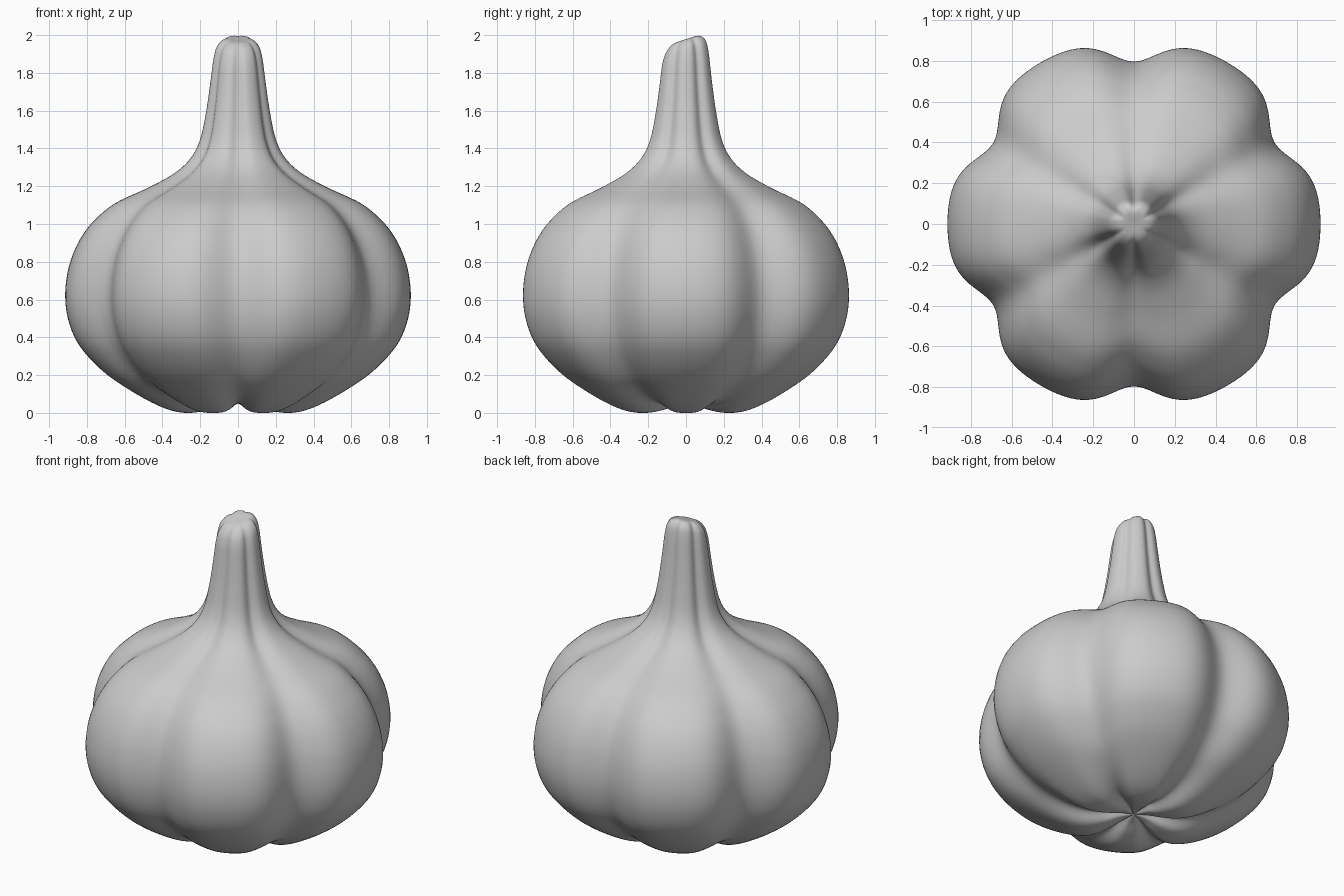
import bpy, bmesh
from math import sin, cos, pi, exp, radians
from mathutils import Vector

if "Cube" in bpy.data.objects:
    bpy.data.objects.remove(bpy.data.objects["Cube"])

LOBES, SEGS, STEPS = 6, 144, 6

# Lobe-crest profile (radius, height), from the base dimple to the stem tip
profile = [(0, .05), (.08, .036), (.17, .011), (.28, 0), (.39, .025), (.53, .095),
           (.69, .2), (.80, .305), (.865, .4), (.903, .51), (.915, .62), (.905, .73),
           (.878, .83), (.83, .93), (.76, 1.02), (.65, 1.11), (.47, 1.195),
           (.335, 1.27), (.25, 1.35), (.2, 1.45), (.168, 1.6), (.145, 1.76),
           (.127, 1.9), (.108, 1.965), (.07, 1.998), (0, 2.0)]


def smooth_curve(pts, steps):
    """Catmull-Rom curve through the profile points."""
    p = [Vector(q) for q in pts]
    p = [2 * p[0] - p[1]] + p + [2 * p[-1] - p[-2]]
    out = []
    for a, b, c, d in zip(p, p[1:], p[2:], p[3:]):
        for i in range(steps):
            t = i / steps
            out.append(0.5 * (2 * b + (c - a) * t + (2 * a - 5 * b + 4 * c - d) * t * t
                              + (3 * b - a - 3 * c + d) * t ** 3))
    return out + [p[-2]]


def groove(angle):
    """1 in the valley between two cloves, 0 on the crest."""
    step = 2 * pi / LOBES
    d = abs((angle % step) - step / 2)
    return exp(-(d / radians(11.5)) ** 2)


def surface(r, z, a):
    g = groove(a)
    low = max(0, 1 - z / .6) ** 2
    rr = r * (1 - .13 * g)
    zz = z + max(0, .052 - z * .3) * g * low * min(1, r / .15)
    x, y = rr * cos(a), rr * sin(a)
    # slanted cut at the stem tip
    t = min(1, max(0, (z - 1.8) / .2))
    zz += .32 * (y - .07) * t * t * (3 - 2 * t)
    return x, y, zz


# Garlic bulb with stem: lofted rings closed by a pole at each end
curve = smooth_curve(profile, STEPS)
bm = bmesh.new()
bottom = bm.verts.new(surface(0, curve[0].y, 0))
rings = [[bm.verts.new(surface(p.x, p.y, 2 * pi * i / SEGS)) for i in range(SEGS)]
         for p in curve[1:-1]]
top = bm.verts.new(surface(0, curve[-1].y, 0))
for i in range(SEGS):
    j = (i + 1) % SEGS
    bm.faces.new((bottom, rings[0][j], rings[0][i]))
    bm.faces.new((top, rings[-1][i], rings[-1][j]))
    for lo, hi in zip(rings, rings[1:]):
        bm.faces.new((lo[i], lo[j], hi[j], hi[i]))
for f in bm.faces:
    f.smooth = True
mesh = bpy.data.meshes.new("garlic_bulb")
bm.to_mesh(mesh)
bm.free()
bpy.context.collection.objects.link(bpy.data.objects.new("garlic_bulb", mesh))
